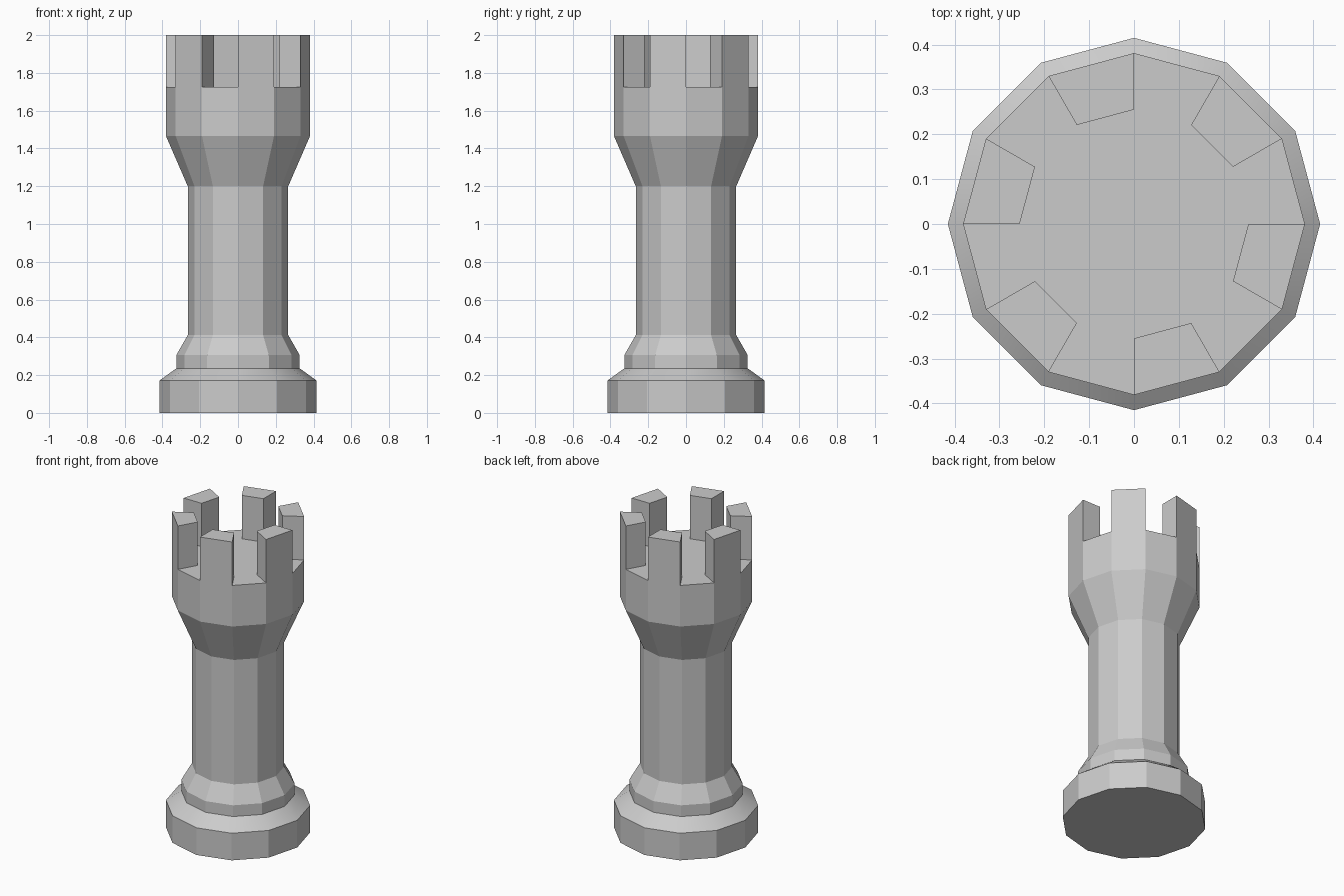
import bpy, bmesh, math

if "Cube" in bpy.data.objects:
    bpy.data.objects.remove(bpy.data.objects["Cube"])

SIDES = 12
# Outline (radius, height) from base to battlement floor; last point is the inner edge of the merlons
PROFILE = [(0.415, 0), (0.415, 0.172), (0.326, 0.236), (0.326, 0.307), (0.266, 0.412),
           (0.266, 1.2), (0.381, 1.465), (0.381, 1.725), (0.255, 1.725)]
TOP = 2.0

bm = bmesh.new()


def ring(r, z):
    return [bm.verts.new((r * math.cos(2 * math.pi * i / SIDES),
                          r * math.sin(2 * math.pi * i / SIDES), z)) for i in range(SIDES)]


# Turned body with closed bottom and flat battlement floor
rings = [ring(r, z) for r, z in PROFILE]
for lower, upper in zip(rings, rings[1:]):
    band = [bm.faces.new((lower[i], lower[(i + 1) % SIDES], upper[(i + 1) % SIDES], upper[i]))
            for i in range(SIDES)]
bm.faces.new(rings[0][::-1])
bm.faces.new(rings[-1])

# Merlons: raise every second segment of the rim
raised = bmesh.ops.extrude_discrete_faces(bm, faces=band[1::2])["faces"]
# Side walls joining each raised top to the rim
for top in raised:
    for v in top.verts:
        v.co.z = TOP
bmesh.ops.remove_doubles(bm, verts=bm.verts, dist=1e-5)
bm.normal_update()

# Wall the merlons if the extrusion left only loose tops
for top in raised:
    for e in list(top.edges):
        if len(e.link_faces) == 1:
            a, b = e.verts
            low = []
            for v in (b, a):
                low.append(bm.verts.new((v.co.x, v.co.y, PROFILE[-1][1])))
            bm.faces.new((a, b, low[0], low[1]))
bmesh.ops.remove_doubles(bm, verts=bm.verts, dist=1e-5)
bmesh.ops.recalc_face_normals(bm, faces=bm.faces)

mesh = bpy.data.meshes.new("castle_tower")
bm.to_mesh(mesh)
bm.free()
tower = bpy.data.objects.new("castle_tower", mesh)
bpy.context.collection.objects.link(tower)

# Faceted walls, with only the shallow base bevel smoothed
bpy.context.view_layer.objects.active = tower
tower.select_set(True)
bpy.ops.object.shade_smooth_by_angle(angle=math.radians(20))
